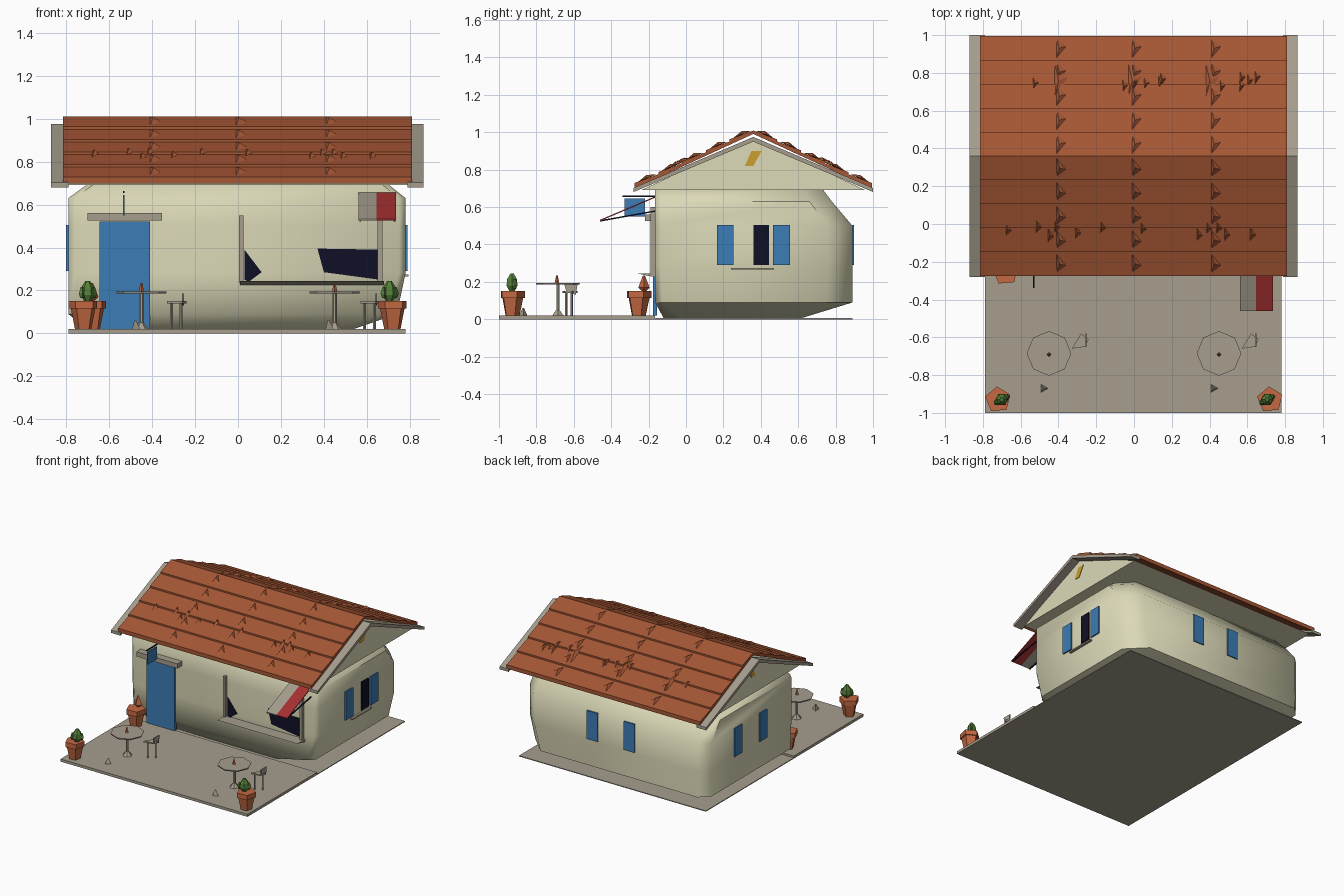
import bpy, bmesh, math, random

old = bpy.data.objects.get("Cube")
if old:
    bpy.data.objects.remove(old, do_unlink=True)
random.seed(4)


def material(name, *rgb):
    m = bpy.data.materials.new(name)
    m.use_nodes = True
    m.diffuse_color = (*rgb, 1)
    m.node_tree.nodes["Principled BSDF"].inputs["Base Color"].default_value = (*rgb, 1)
    return m


CREAM = material("cream plaster", .72, .7, .48)
TILE = material("roof tile", .38, .095, .035)
CLAY = material("clay", .55, .14, .055)
STONE = material("stone", .38, .34, .27)
BLUE = material("blue paint", .045, .2, .46)
DARK = material("dark glass", .005, .005, .02)
RED = material("red cloth", .38, .03, .03)
YELLOW = material("yellow glass", .6, .35, .03)
GREEN = material("cactus green", .09, .22, .04)


def mesh(name, verts, faces, mat):
    me = bpy.data.meshes.new(name)
    me.from_pydata(verts, [], faces)
    bm = bmesh.new()
    bm.from_mesh(me)
    bmesh.ops.recalc_face_normals(bm, faces=bm.faces)
    bm.to_mesh(me)
    bm.free()
    me.materials.append(mat)
    ob = bpy.data.objects.new(name, me)
    bpy.context.collection.objects.link(ob)
    return ob


def loft(name, rings, mat):
    """Skin a stack of equal rings and cap both ends."""
    n = len(rings[0])
    verts = [v for ring in rings for v in ring]
    faces = [(r * n + i, r * n + (i + 1) % n, (r + 1) * n + (i + 1) % n, (r + 1) * n + i)
             for r in range(len(rings) - 1) for i in range(n)]
    faces += [tuple(range(n)), tuple(range(len(verts) - n, len(verts)))]
    return mesh(name, verts, faces, mat)


def extrude(name, axis, a, b, outline, mat):
    """Extrude a flat outline along an axis from a to b."""
    place = {"x": lambda t, u, v: (t, u, v), "y": lambda t, u, v: (u, t, v),
             "z": lambda t, u, v: (u, v, t)}[axis]
    return loft(name, [[place(t, u, v) for u, v in outline] for t in (a, b)], mat)


def box(name, x0, x1, y0, y1, z0, z1, mat):
    return extrude(name, "z", z0, z1, [(x0, y0), (x1, y0), (x1, y1), (x0, y1)], mat)


def turned(name, x, y, profile, mat, sides=6, turn=0):
    """Revolve radius and height pairs about an upright axis."""
    angles = [turn + math.tau * i / sides for i in range(sides)]
    return loft(name, [[(x + r * math.cos(a), y + r * math.sin(a), z) for a in angles]
                       for r, z in profile], mat)


def smooth(ob, degrees):
    bpy.ops.object.select_all(action="DESELECT")
    ob.select_set(True)
    bpy.context.view_layer.objects.active = ob
    bpy.ops.object.shade_smooth_by_angle(angle=math.radians(degrees))


# Ground
LEFT, RIGHT, FRONT, BACK = -.79, .78, -.165, .89
box("patio", LEFT, RIGHT, -1, FRONT, 0, .02, STONE)
box("house_base", LEFT, RIGHT, FRONT, BACK, 0, .006, STONE)


# Softly bulging walls, chamfered at the corners
def wall_ring(z, x0, x1, y0, y1, front, rear):
    return [(x0 + front, y0, z), (x1 - front, y0, z), (x1, y0 + front, z), (x1, y1 - rear, z),
            (x1 - rear, y1, z), (x0 + rear / 2, y1, z), (x0, y1 - rear / 2, z), (x0, y0 + front, z)]


walls = loft("walls", [
    wall_ring(.007, -.68, .5, -.12, .62, .1, .1),
    wall_ring(.09, LEFT, .74, FRONT, BACK, .04, .14),
    wall_ring(.28, LEFT, RIGHT, FRONT, BACK, .03, .13),
    wall_ring(.5, LEFT, RIGHT, FRONT, BACK, .03, .13),
    wall_ring(.63, LEFT, RIGHT, FRONT, .78, .03, .12),
    wall_ring(.71, -.68, .68, FRONT, .72, .03, .1)], CREAM)
smooth(walls, 50)

# Gables and roof
RIDGE, RUN, ROWS = .36, .635, 5


def roof_z(d):
    return 1.005 - .46 * d


extrude("gables", "x", -.8, .8, [(RIDGE - .6, .69), (RIDGE + .6, .69), (RIDGE, .97)], CREAM)
for side, word in ((-1, "front"), (1, "back")):
    # Overlapping courses of tiles
    for row in range(ROWS):
        d0, d1 = RUN * row / ROWS, RUN * (row + 1) / ROWS
        outline = [(RIDGE + side * d, roof_z(d) + lift) for d, lift in
                   ((d0, -.014), (d1, -.014), (d1, .016), (d0, .004))]
        extrude(f"{word}_tile_row", "x", -.815, .81, outline, TILE)

    # Raised chips along the joints and scattered on one course
    chips = [(x, RUN * (row + .1) / ROWS, .05, .1) for x in (-.41, -.01, .41) for row in range(ROWS)]
    chips += [(random.uniform(-.78, .74), .37 + random.uniform(-.04, .02), .03, .07) for _ in range(12)]
    if side > 0:
        chips += [(x, .31, .07, .18) for x in (-.42, -.03, .38)]
    for x, d, w, h in chips:
        pts = [(x, d, .008), (x, d + h, .012), (x + w, d + h * .6, .014), (x + w * .3, d + h * .5, .03)]
        mesh(f"{word}_tile_chip", [(px, RIDGE + side * pd, roof_z(pd) + up) for px, pd, up in pts],
             [(0, 1, 2), (0, 1, 3), (1, 2, 3), (2, 0, 3)], TILE)

    # Bargeboards along both gable ends
    outline = [(RIDGE + side * d, roof_z(d) + drop) for d, drop in
               ((0, -.03), (.64, -.008), (.64, -.03), (0, -.055))]
    for x0, x1 in ((-.87, -.79), (.79, .865)):
        extrude(f"{word}_bargeboard", "x", x0, x1, outline, STONE)

# Side and back windows
for x, word in ((RIGHT, "left"), (LEFT, "right")):
    out = math.copysign(.01, x)
    for y in (.21, .51):
        box(f"{word}_shutter", x - out, x + out, y - .045, y + .045, .29, .505, BLUE)
    extrude(f"{word}_gable_window", "x", math.copysign(.795, x), math.copysign(.804, x),
            [(.315, .82), (.36, .82), (.405, .9), (.35, .9)], YELLOW)
box("left_window_glass", RIGHT - .01, RIGHT + .008, .36, .445, .29, .505, DARK)
box("left_window_sill", RIGHT - .01, RIGHT + .015, .24, .47, .265, .275, STONE)
for x in (-.15, .16):
    box("back_shutter", x - .045, x + .045, BACK - .01, BACK + .008, .29, .505, BLUE)

# Front door with canopy and hanging sign
box("door", -.645, -.41, FRONT - .012, FRONT + .01, .02, .52, BLUE)
box("door_canopy", -.7, -.355, -.22, FRONT + .01, .525, .56, STONE)
box("sign_rod", -.535, -.528, -.34, FRONT, .655, .663, DARK)
box("sign", -.535, -.528, -.33, -.22, .55, .645, BLUE)

# Front window
for pane in ([(.03, .25), (.05, .24), (.11, .285), (.03, .39)],
             [(.4, .285), (.66, .25), (.66, .39), (.37, .395)]):
    extrude("front_glass", "y", FRONT - .006, FRONT + .01, pane, DARK)
box("window_post", .005, .025, -.19, FRONT, .235, .55, STONE)
box("window_post", .65, .672, -.19, FRONT, .235, .6, STONE)
extrude("window_sill", "x", .01, .68, [(-.2, .232), (FRONT, .225), (FRONT, .245), (-.26, .245)], STONE)

# Striped awning and its struts
slope = [(-.46, .525), (FRONT, .65), (FRONT, .657), (-.46, .532)]
for name, x0, x1, mat in (("pale_awning_stripe", .56, .645, STONE), ("red_awning_stripe", .645, .735, RED)):
    extrude(name, "x", x0, x1, slope, mat)
for x in (.565, .725):
    extrude("awning_strut", "x", x, x + .008, [(-.46, .522), (FRONT, .575), (FRONT, .582), (-.46, .53)], DARK)

# Tables, legs and slim chairs
for x in (-.45, .45):
    turned("table_top", x, -.685, [(.115, .185), (.118, .195)], STONE, 8)
    turned("table_leg", x, -.685, [(.035, .02), (.01, .05), (.01, .185)], STONE)
    turned("table_cup", x, -.69, [(.012, .195), (.004, .235)], CLAY, 4)
    cx = x + .17
    extrude("chair_seat", "z", .14, .15, [(cx - .05, -.66), (cx, -.58), (cx + .04, -.61), (cx + .02, -.65)], STONE)
    for dx, y in ((-.03, -.64), (.015, -.61)):
        turned("chair_leg", cx + dx, y, [(.007, .02), (.007, .14)], STONE, 4)
    extrude("chair_back", "x", cx + .02, cx + .028, [(-.64, .15), (-.59, .13), (-.58, .185), (-.65, .185)], STONE)
    turned("footstool", x - .03, -.87, [(.025, .02), (.005, .06)], STONE, 3)

# Potted plants
for x, y, lean in ((-.72, -.93, .02), (.72, -.93, -.015), (-.68, -.255, 0)):
    turned("pot", x, y, [(.04, .02), (.06, .115), (.07, .115), (.07, .152), (.05, .152)], CLAY, 5, .4)
    if lean:
        turned("cactus", x + lean, y, [(.016, .15), (.034, .18), (.03, .215), (.01, .245)], GREEN)
        for s in (-1, 1):
            turned("cactus_arm", x + lean + s * .028, y + s * .015,
                   [(.008, .165), (.016, .185), (.006, .215)], GREEN, 5)
    else:
        turned("dry_leaves", x, y + .03, [(.01, .15), (.03, .17), (.005, .235)], CLAY, 4)
